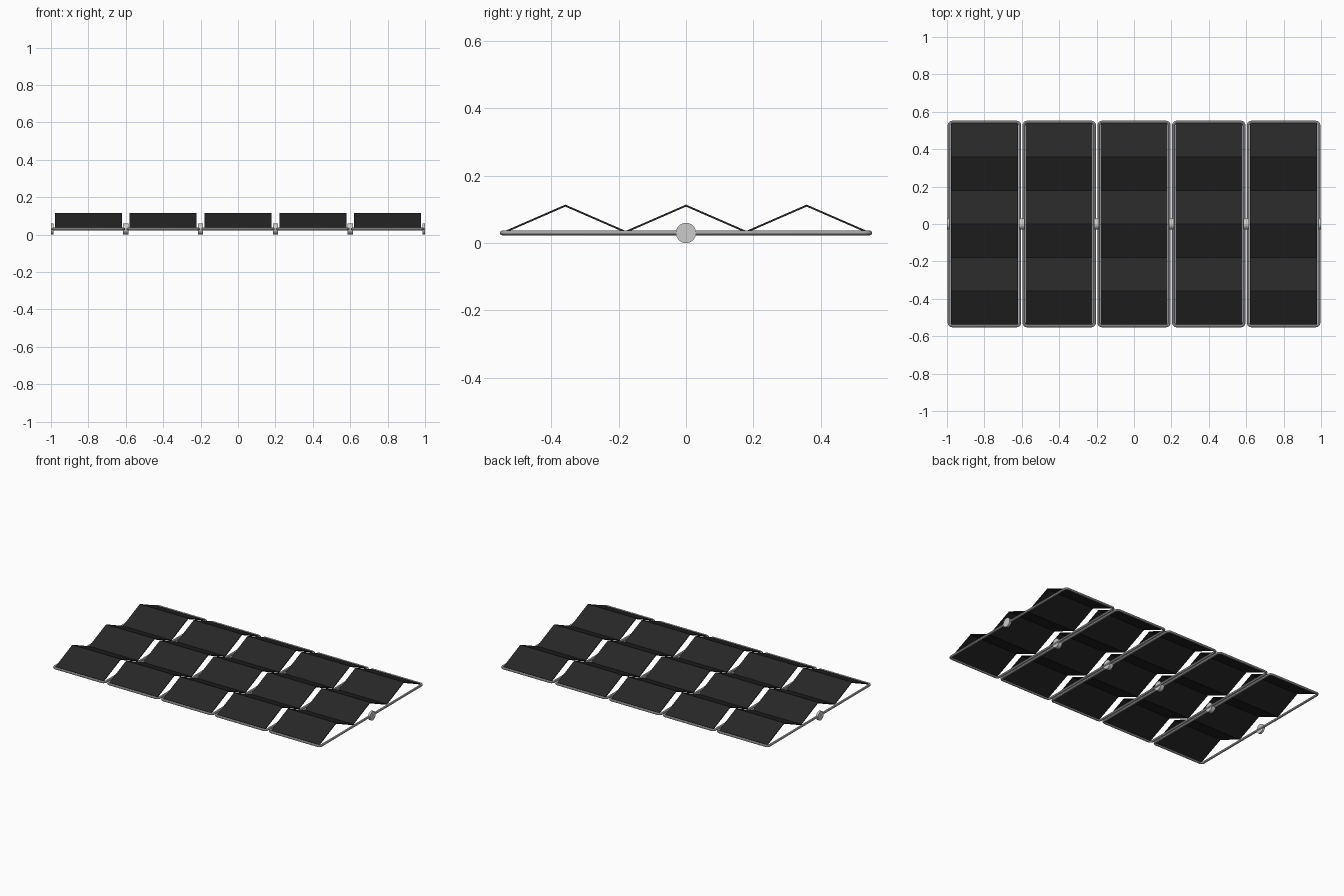
import bpy, bmesh, math
from mathutils import Matrix

if "Cube" in bpy.data.objects:
    bpy.data.objects.remove(bpy.data.objects["Cube"])

PITCH = 0.4        # spacing of the five panels
Z = 0.03           # height of the frame tubes
HINGE_R = 0.03

dark = bpy.data.materials.new("dark_cell")
dark.diffuse_color = (0.02, 0.02, 0.02, 1)
dark.use_nodes = True
dark.node_tree.nodes["Principled BSDF"].inputs["Base Color"].default_value = dark.diffuse_color


def add_mesh(name, bm, mat=None):
    me = bpy.data.meshes.new(name)
    bmesh.ops.recalc_face_normals(bm, faces=bm.faces)
    bm.to_mesh(me)
    bm.free()
    ob = bpy.data.objects.new(name, me)
    bpy.context.collection.objects.link(ob)
    if mat:
        me.materials.append(mat)
    return ob


def smooth(ob):
    bpy.ops.object.select_all(action='DESELECT')
    ob.select_set(True)
    bpy.context.view_layer.objects.active = ob
    bpy.ops.object.shade_smooth_by_angle(angle=math.radians(40))


# rounded rectangular tube frame
def frame(name, x, hx=0.189, hy=0.545, r=0.018, tube=0.0075):
    pts = []
    for k, (sx, sy) in enumerate([(1, 1), (-1, 1), (-1, -1), (1, -1)]):
        for i in range(6):
            a = math.pi / 2 * (k + i / 5)
            pts.append((x + sx * (hx - r) + r * math.cos(a),
                        sy * (hy - r) + r * math.sin(a), Z))
    cu = bpy.data.curves.new(name, 'CURVE')
    cu.dimensions = '3D'
    cu.bevel_depth = tube
    cu.bevel_resolution = 2
    sp = cu.splines.new('POLY')
    sp.points.add(len(pts) - 1)
    for p, co in zip(sp.points, pts):
        p.co = (*co, 1)
    sp.use_cyclic_u = True
    ob = bpy.data.objects.new(name, cu)
    bpy.context.collection.objects.link(ob)
    bpy.ops.object.select_all(action='DESELECT')
    ob.select_set(True)
    bpy.context.view_layer.objects.active = ob
    bpy.ops.object.convert(target='MESH')
    smooth(bpy.context.view_layer.objects.active)


# zigzag folded sheet with three ridges
def sheet(name, x, hw=0.179, step=0.179, low=0.03, high=0.108, t=0.006):
    line = [((i - 3) * step, high if i % 2 else low) for i in range(7)]
    bm = bmesh.new()
    rows = [[bm.verts.new((x + sx * hw, y, z + dz)) for y, z in line]
            for sx, dz in [(-1, 0), (1, 0), (1, t), (-1, t)]]
    for j in range(4):
        a, b = rows[j], rows[(j + 1) % 4]
        for i in range(6):
            bm.faces.new((a[i], a[i + 1], b[i + 1], b[i]))
    for i in (0, -1):
        bm.faces.new([row[i] for row in rows])
    add_mesh(name, bm, dark)


# hinge disc at the middle of each long frame side
def hinge(name, x, width=0.014):
    bm = bmesh.new()
    bmesh.ops.create_cone(bm, cap_ends=True, segments=32, radius1=HINGE_R,
                          radius2=HINGE_R, depth=width,
                          matrix=Matrix.Translation((x, 0, Z)) @ Matrix.Rotation(math.pi / 2, 4, 'Y'))
    smooth(add_mesh(name, bm))


for n in range(5):
    cx = (n - 2) * PITCH
    frame(f"panel_frame_{n + 1}", cx)
    sheet(f"folded_sheet_{n + 1}", cx)
    hinge(f"hinge_left_{n + 1}", cx - 0.193)
    hinge(f"hinge_right_{n + 1}", cx + 0.193)
